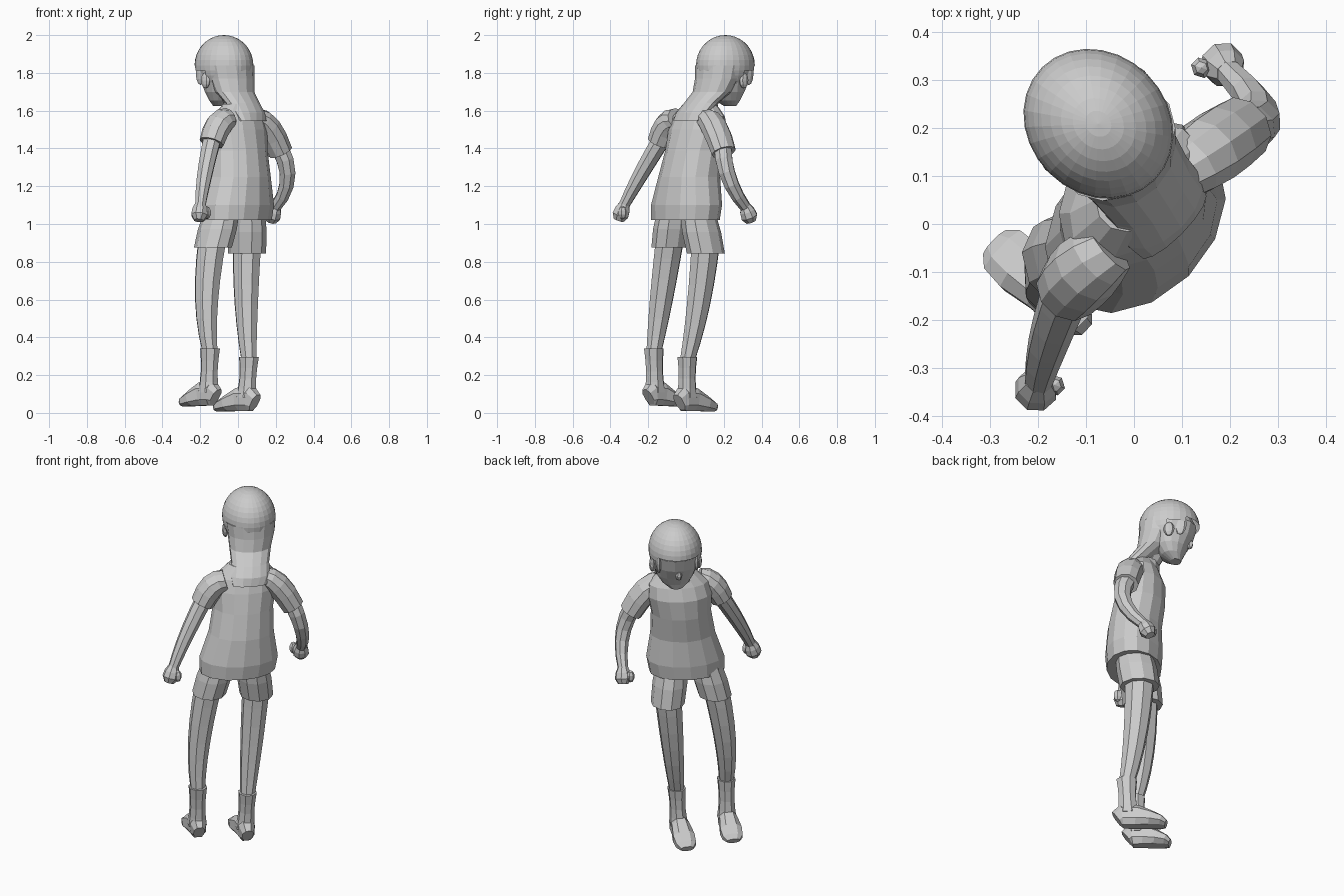
import bpy, bmesh, math
from mathutils import Vector as V

if "Cube" in bpy.data.objects:
    bpy.data.objects.remove(bpy.data.objects["Cube"])

# Body frame: the figure faces away from the front view, toward -x +y
F = V((-0.7071, 0.7071, 0))
R = V((0.7071, 0.7071, 0))
UP = V((0, 0, 1))
HEAD = 0.095


def at(f, r, z):
    return F * f + R * r + UP * z


def finish(bm, name):
    bmesh.ops.recalc_face_normals(bm, faces=bm.faces)
    me = bpy.data.meshes.new(name)
    bm.to_mesh(me)
    bm.free()
    ob = bpy.data.objects.new(name, me)
    bpy.context.collection.objects.link(ob)


def loft(name, rings, n=8, level=False, power=1.0):
    """Skin rings (centre, half width, half depth), level or square to the path."""
    bm = bmesh.new()
    pts = [r[0] for r in rings]
    loops = []
    for i, (p, w, d) in enumerate(rings):
        t = UP if level else (pts[min(i + 1, len(pts) - 1)] - pts[max(i - 1, 0)]).normalized()
        u = (R - t * t.dot(R)).normalized()
        v = t.cross(u)
        loop = []
        for k in range(n):
            a = 2 * math.pi * (k + 0.5) / n
            c, s = math.cos(a), math.sin(a)
            c = math.copysign(abs(c) ** power, c)
            s = math.copysign(abs(s) ** power, s)
            loop.append(bm.verts.new(p + u * c * w + v * s * d))
        loops.append(loop)
    for a, b in zip(loops, loops[1:]):
        for k in range(n):
            bm.faces.new((a[k], a[(k + 1) % n], b[(k + 1) % n], b[k]))
    bm.faces.new(loops[0][::-1])
    bm.faces.new(loops[-1])
    finish(bm, name)


def limb(name, a, m, b, r0, r1, bulge=0.0, depth=1.1, steps=5, n=8, level=False):
    """Tapered tube on a smooth path from a through m to b."""
    a, m, b = V(a), V(m), V(b)
    rings = []
    for i in range(steps):
        t = i / (steps - 1)
        p = a * (1 - t) * (1 - 2 * t) + m * 4 * t * (1 - t) + b * t * (2 * t - 1)
        r = r0 + (r1 - r0) * t + bulge * math.sin(math.pi * t)
        rings.append((p, r, r * depth))
    loft(name, rings, n, level)


def ball(name, centre, radii, seg=8, rows=6, cut=None):
    bm = bmesh.new()
    bmesh.ops.create_uvsphere(bm, u_segments=seg, v_segments=rows, radius=1)
    for v in bm.verts:
        v.co = at(v.co.x * radii[0], v.co.y * radii[1], v.co.z * radii[2])
    if cut:
        bad = [f for f in bm.faces if cut(f.calc_center_median())]
        bmesh.ops.delete(bm, geom=bad, context='FACES')
    bmesh.ops.translate(bm, vec=centre, verts=bm.verts)
    finish(bm, name)


# Shirt: forward offset, height, half width, half depth
shirt = [(0, 1.02, 0.208, 0.15), (0, 1.1, 0.215, 0.157), (0.005, 1.25, 0.178, 0.148),
         (0.03, 1.39, 0.165, 0.143), (0.045, 1.5, 0.178, 0.13),
         (0.045, 1.57, 0.165, 0.105), (0.045, 1.635, 0.1, 0.075)]
loft("shirt", [(at(f, -0.003 + 0.1 * (z - 1.03), z), w, d) for f, z, w, d in shirt], 14, True)
limb("collar", at(0.055, 0.055, 1.59), at(0.065, 0.06, 1.62), at(0.07, 0.065, 1.65),
     0.1, 0.075, depth=0.9, steps=3, n=10, level=True)

# Head
limb("neck", at(0.04, 0.05, 1.56), at(0.1, 0.07, 1.65), at(0.16, HEAD, 1.74),
     0.06, 0.065, depth=0.95, steps=3, n=10, level=True)
face = [(0.235, 1.625, 0.035, 0.03), (0.215, 1.655, 0.075, 0.06), (0.205, 1.7, 0.104, 0.092),
        (0.2, 1.76, 0.123, 0.13), (0.2, 1.83, 0.135, 0.15), (0.2, 1.9, 0.11, 0.115)]
loft("face", [(at(f, HEAD, z), w, d) for f, z, w, d in face], 16, True)
ball("nose", at(0.312, HEAD, 1.73), (0.02, 0.018, 0.03), 6, 4)
for side, s in (("left", -1), ("right", 1)):
    ball(side + "_ear", at(0.21, HEAD + s * 0.128, 1.76), (0.03, 0.018, 0.042))
    # Lock hanging beside the forehead
    ball(side + "_lock", at(0.27, HEAD + s * 0.105, 1.8), (0.035, 0.016, 0.065))

# Hair: cap with an open front, and the fall down the back
ball("hair_cap", at(0.2, HEAD, 1.84), (0.166, 0.145, 0.16), 28, 18,
     cut=lambda c: F.dot(c) > -0.005 and c.z < -0.035 + 0.2 * F.dot(c))
fall = [(0.15, 1.84, 0.137, 0.112), (0.14, 1.77, 0.128, 0.108), (0.11, 1.7, 0.115, 0.09),
        (0.04, 1.64, 0.105, 0.075), (-0.015, 1.59, 0.108, 0.06), (-0.06, 1.545, 0.095, 0.025)]
loft("back_hair", [(at(f, min(HEAD, 0.055 + 0.2 * (z - 1.545)), z), w, d)
                   for f, z, w, d in fall], 14, True)


def arm(side, root, shoulder, cuff, elbow, wrist, thumb):
    root, shoulder, cuff, elbow, wrist = map(V, (root, shoulder, cuff, elbow, wrist))
    limb(side + "_sleeve", root, shoulder, cuff, 0.055, 0.063, 0.01, n=10)
    limb(side + "_arm", cuff + (cuff - elbow) * 0.2, elbow, wrist, 0.048, 0.028, 0.003, steps=6)
    # Fist continues the forearm
    d = V((0, 0, -0.012)) + (wrist - elbow).normalized() * 0.026
    loft(side + "_hand", [(wrist + d * k, r, r) for k, r in
                          ((-0.4, 0.028), (0.5, 0.042), (1.4, 0.046), (2.2, 0.028))])
    ball(side + "_thumb", V(thumb), (0.024, 0.022, 0.035), 6, 5)


def leg(side, hip, hem, knee, ankle, heel, toe):
    hip, hem, knee, ankle, heel, toe = map(V, (hip, hem, knee, ankle, heel, toe))
    limb(side + "_shorts_leg", hip, (hip + hem) / 2, hem, 0.085, 0.092, 0.006, depth=1.18,
         steps=3, n=10, level=True)
    limb(side + "_leg", hem + UP * 0.06, knee, ankle, 0.076, 0.04, 0.004, steps=7, level=True)
    # Sock from its cuff down into the shoe
    low = heel.lerp(toe, 0.23) + UP * 0.075
    limb(side + "_sock", ankle + UP * 0.02, ankle.lerp(low, 0.48), low,
         0.051, 0.054, -0.009, depth=1.15, level=True)
    # Shoe slices from heel to toe: position, half width, half height
    loft(side + "_shoe", [(heel.lerp(toe, t) + UP * h, w, h) for t, w, h in
                          ((0, 0.032, 0.05), (0.1, 0.047, 0.068), (0.4, 0.052, 0.066),
                           (0.68, 0.063, 0.046), (0.9, 0.058, 0.03), (1, 0.036, 0.018))],
         power=0.8)


arm("left", (-0.05, -0.05, 1.56), (-0.1, -0.095, 1.525), (-0.14, -0.14, 1.43),
    (-0.175, -0.235, 1.27), (-0.2, -0.33, 1.095), (-0.165, -0.335, 1.06))
arm("right", (0.09, 0.1, 1.56), (0.155, 0.15, 1.51), (0.225, 0.2, 1.38),
    (0.262, 0.228, 1.24), (0.195, 0.318, 1.085), (0.14, 0.325, 1.06))
leg("left", (-0.085, -0.06, 1.07), (-0.133, -0.083, 0.875), (-0.166, -0.13, 0.6),
    (-0.148, -0.17, 0.32), (-0.118, -0.2, 0.035), (-0.288, -0.04, 0.03))
leg("right", (0.05, 0.06, 1.07), (0.048, 0.105, 0.845), (0.044, 0.066, 0.57),
    (0.058, 0.007, 0.275), (0.09, -0.036, 0.006), (-0.108, 0.142, 0.004))
